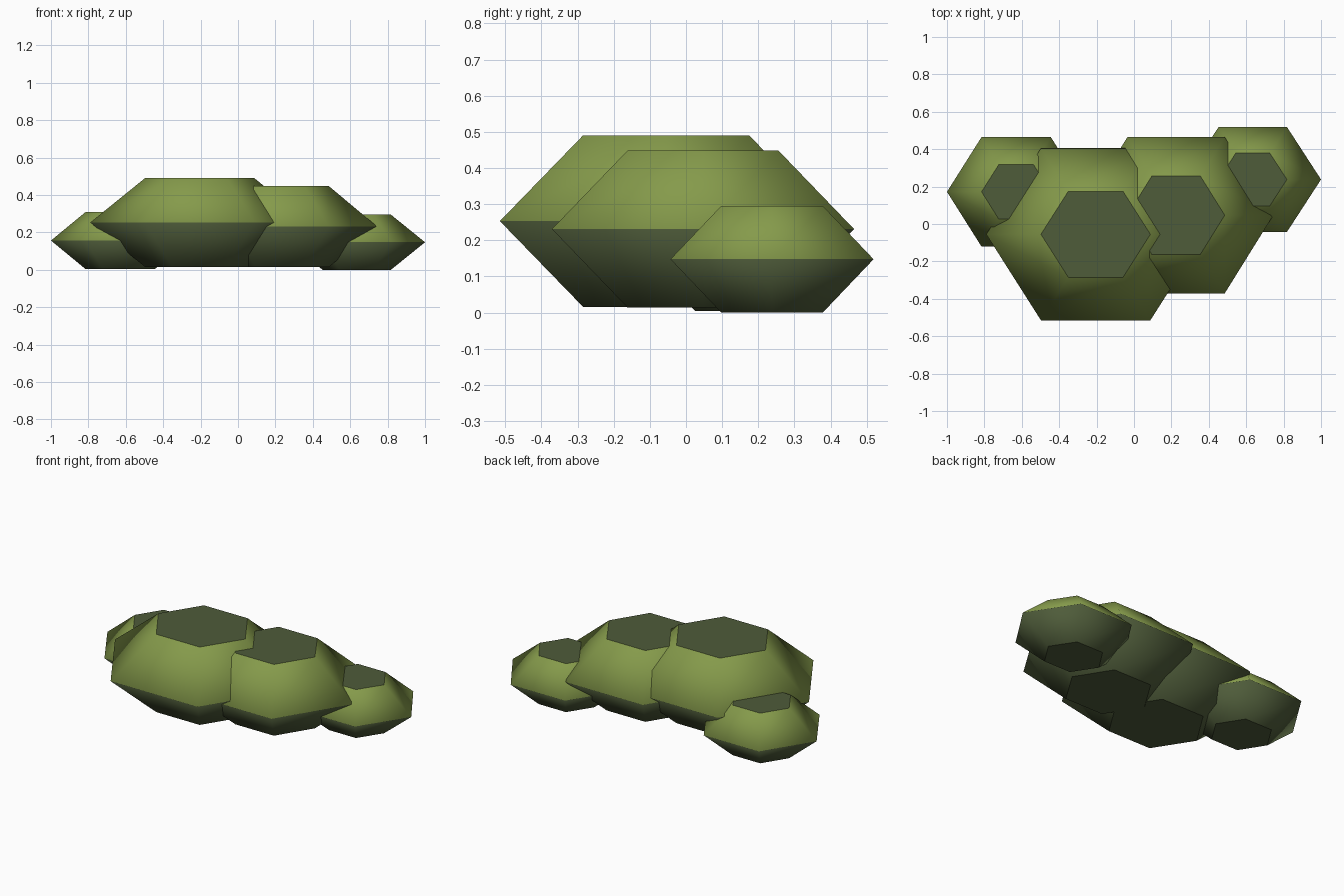
import bpy, bmesh, math

if "Cube" in bpy.data.objects:
    bpy.data.objects.remove(bpy.data.objects["Cube"])


def material(name, rgb):
    m = bpy.data.materials.new(name)
    m.diffuse_color = (*rgb, 1)
    m.use_nodes = True
    m.node_tree.nodes["Principled BSDF"].inputs["Base Color"].default_value = m.diffuse_color
    return m


LEAF = material("olive_leaf", (0.235, 0.325, 0.070))
SHADE = material("dark_moss", (0.077, 0.106, 0.042))


def clump(name, cx, cy, rx, apothem, z0, z1):
    """Six-sided shrub clump: wide middle, flat half-width top and bottom."""
    bm = bmesh.new()
    ry = apothem / math.sin(math.pi / 3)
    mid = (z0 + z1) / 2
    rings = []
    for z, s in ((z0, 0.5), (mid, 1.0), (z1, 0.5)):
        rings.append([bm.verts.new((cx + s * rx * math.cos(i * math.pi / 3),
                                    cy + s * ry * math.sin(i * math.pi / 3), z))
                      for i in range(6)])
    for low, high in zip(rings, rings[1:]):
        for i in range(6):
            j = (i + 1) % 6
            bm.faces.new((low[i], low[j], high[j], high[i]))
    caps = [bm.faces.new(rings[0][::-1]), bm.faces.new(rings[2])]
    # leafy upper slopes, darker caps and underside
    for f in bm.faces:
        f.smooth = f not in caps
        upper = f.calc_center_median().z > mid
        f.material_index = 0 if upper and f not in caps else 1
    # crisp edges around the caps only
    for f in caps:
        for e in f.edges:
            e.smooth = False
    mesh = bpy.data.meshes.new(name)
    bm.to_mesh(mesh)
    bm.free()
    mesh.materials.append(LEAF)
    mesh.materials.append(SHADE)
    obj = bpy.data.objects.new(name, mesh)
    bpy.context.collection.objects.link(obj)
    return obj


# four overlapping clumps of the shrub
clump("large_clump", -0.205, -0.055, 0.585, 0.46, 0.016, 0.49)
clump("medium_clump", 0.225, 0.047, 0.52, 0.418, 0.014, 0.448)
clump("left_clump", -0.63, 0.172, 0.37, 0.293, 0.004, 0.309)
clump("right_clump", 0.635, 0.238, 0.365, 0.281, 0.0, 0.295)
